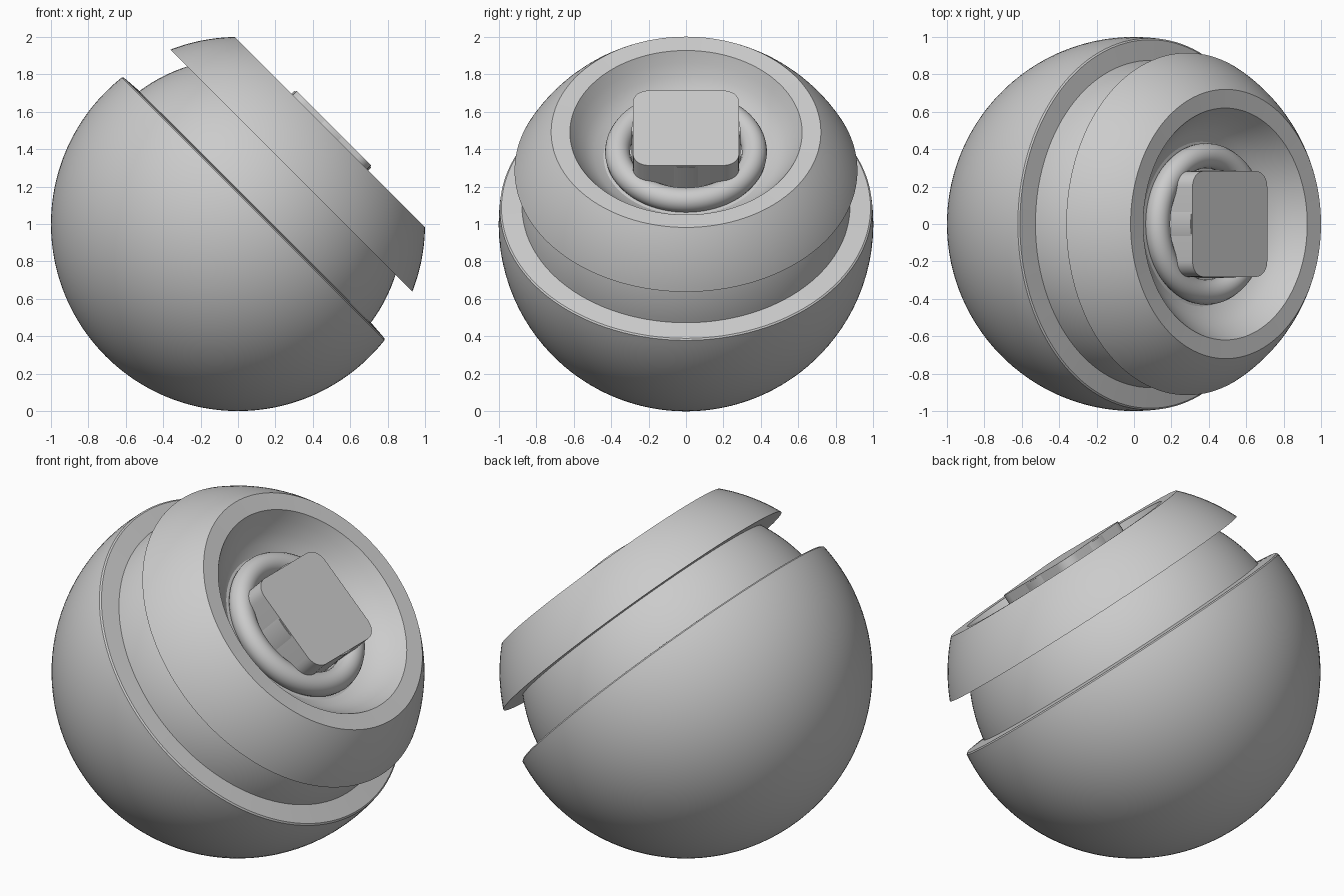
import bpy, bmesh
from math import sin, cos, pi, asin, radians
from mathutils import Matrix

if "Cube" in bpy.data.objects:
    bpy.data.objects.remove(bpy.data.objects["Cube"])

# everything is modelled along local z, then tilted 45 degrees toward +x
TILT = Matrix.Translation((0, 0, 1)) @ Matrix.Rotation(radians(45), 4, 'Y')


def finish(name, bm, angle=25):
    bmesh.ops.remove_doubles(bm, verts=bm.verts, dist=1e-5)
    bmesh.ops.recalc_face_normals(bm, faces=bm.faces)
    bm.transform(TILT)
    me = bpy.data.meshes.new(name)
    bm.to_mesh(me)
    bm.free()
    ob = bpy.data.objects.new(name, me)
    bpy.context.collection.objects.link(ob)
    bpy.ops.object.select_all(action='DESELECT')
    bpy.context.view_layer.objects.active = ob
    ob.select_set(True)
    bpy.ops.object.shade_smooth_by_angle(angle=radians(angle))
    return ob


def lathe(name, profile, closed=False, steps=128):
    bm = bmesh.new()
    vs = [bm.verts.new((r, 0, t)) for r, t in profile]
    es = [bm.edges.new(p) for p in zip(vs, vs[1:])]
    if closed:
        es.append(bm.edges.new((vs[-1], vs[0])))
    bmesh.ops.spin(bm, geom=vs + es, cent=(0, 0, 0), axis=(0, 0, 1),
                   angle=2 * pi, steps=steps, use_merge=True)
    return finish(name, bm)


def arc(radius, t0, t1, n):
    a0, a1 = asin(t0 / radius), asin(t1 / radius)
    return [(radius * cos(a0 + (a1 - a0) * i / n),
             radius * sin(a0 + (a1 - a0) * i / n)) for i in range(n + 1)]


# lower shell, recessed band, upper shell and dished face in one turned body
body = [(0, -1)] + arc(1, -0.9999, 0.115, 48) + [(0.985, 0.122)]
body += arc(0.885, 0.13, 0.405, 12)
body += arc(1, 0.403, 0.694, 14)
body += [(0.62, 0.69), (0.585, 0.635), (0.54, 0.58), (0.49, 0.535),
         (0.44, 0.51), (0, 0.50)]
lathe("ball_body", body)

# rounded ring around the button
lathe("button_ring", [(0.365 + 0.067 * cos(2 * pi * i / 20),
                       0.545 + 0.067 * sin(2 * pi * i / 20)) for i in range(20)], True)

# button: square prism with rounded corners
bm = bmesh.new()
half, rad, n = 0.283, 0.085, 6
pts = []
for q, (sx, sy) in enumerate([(1, 1), (-1, 1), (-1, -1), (1, -1)]):
    for i in range(n + 1):
        a = (q + i / n) * pi / 2
        pts.append((sx * (half - rad) + rad * cos(a), sy * (half - rad) + rad * sin(a)))
face = bm.faces.new([bm.verts.new((x, y, 0.49)) for x, y in pts])
top = bmesh.ops.extrude_face_region(bm, geom=[face])["geom"]
bmesh.ops.translate(bm, vec=(0, 0, 0.235),
                    verts=[v for v in top if isinstance(v, bmesh.types.BMVert)])
finish("button", bm)

# round stem that the button sits on
lathe("button_stem", [(0, 0.49), (0.29, 0.49), (0.29, 0.718), (0, 0.718)])
